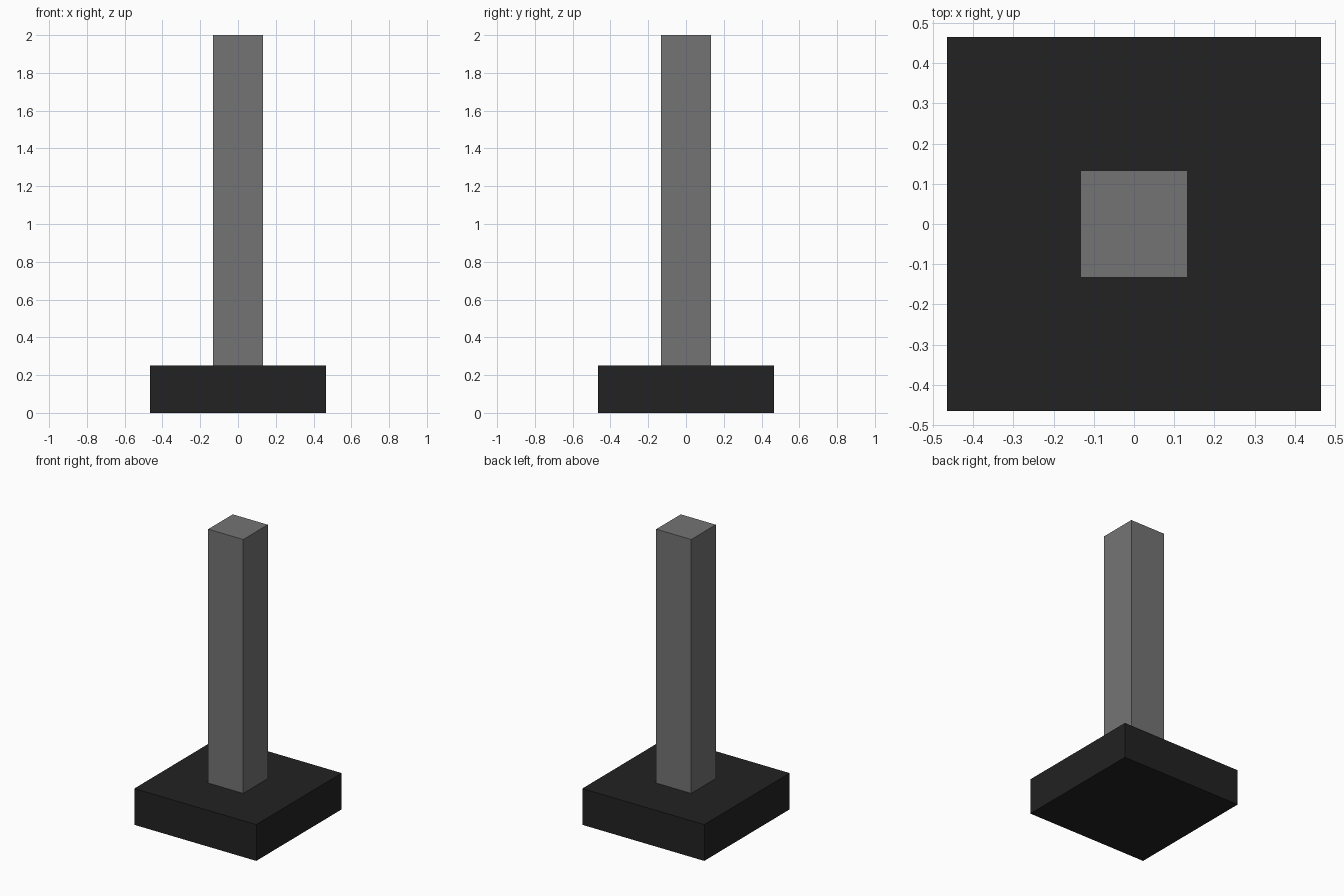
import bpy

if "Cube" in bpy.data.objects:
    bpy.data.objects.remove(bpy.data.objects["Cube"])


def material(name, value):
    m = bpy.data.materials.new(name)
    m.diffuse_color = (value, value, value, 1.0)
    m.use_nodes = True
    m.node_tree.nodes["Principled BSDF"].inputs["Base Color"].default_value = m.diffuse_color
    return m


def block(name, width, z0, z1, mat):
    """Square block centred on the z axis between two heights."""
    bpy.ops.mesh.primitive_cube_add(size=1, location=(0, 0, (z0 + z1) / 2))
    ob = bpy.context.object
    ob.name = name
    ob.scale = (width, width, z1 - z0)
    bpy.ops.object.transform_apply(location=False, rotation=False, scale=True)
    ob.data.materials.append(mat)
    return ob


# Dark square plinth
block("base", 0.93, 0.0, 0.25, material("near black", 0.016))

# Grey square post standing on the plinth
block("post", 0.267, 0.25, 2.0, material("mid grey", 0.175))
